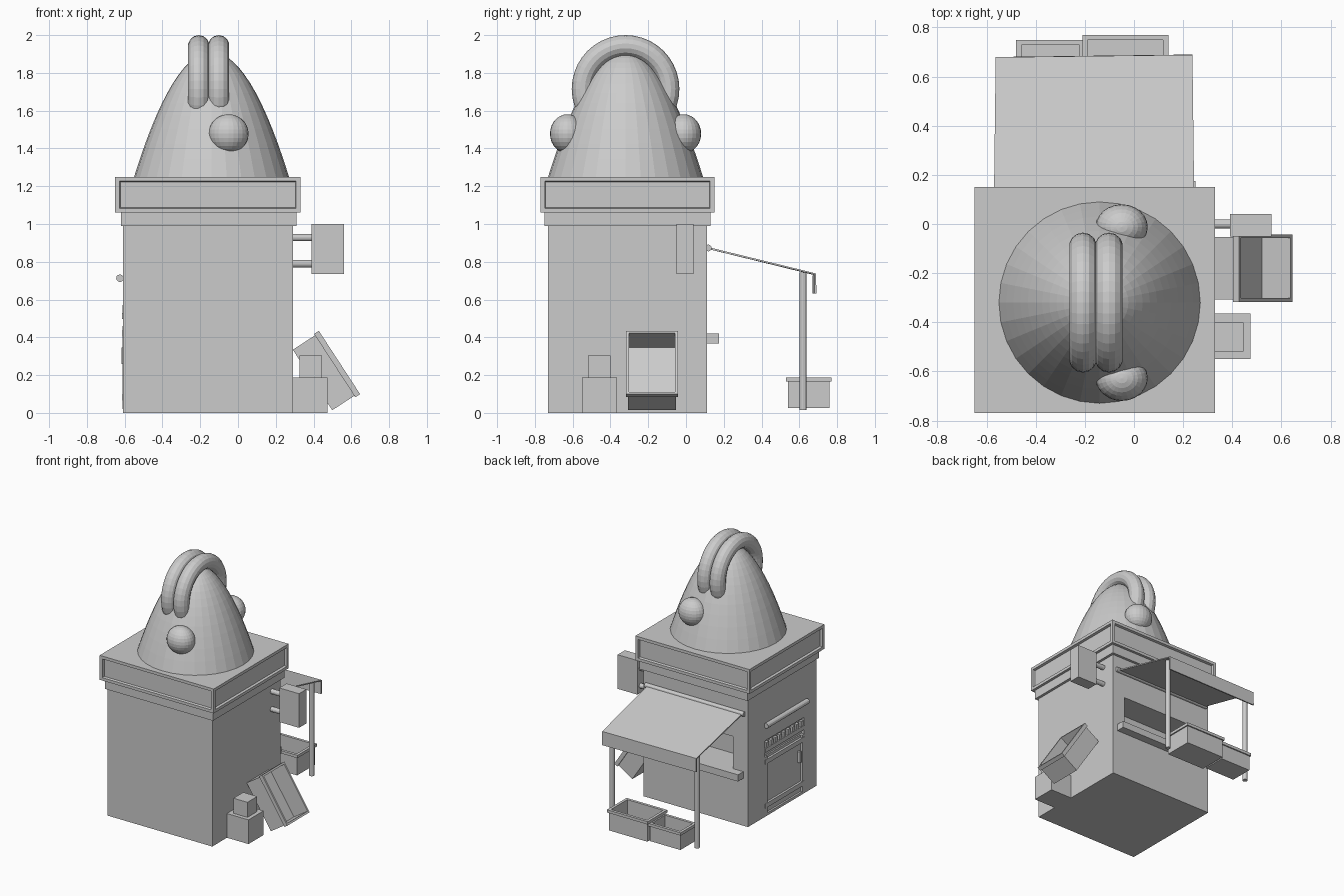
import bpy, bmesh, math
from mathutils import Matrix, Vector

if "Cube" in bpy.data.objects:
    bpy.data.objects.remove(bpy.data.objects["Cube"])


def make(name, bm, mat=None):
    if mat:
        bm.transform(mat)
    bmesh.ops.recalc_face_normals(bm, faces=bm.faces)
    me = bpy.data.meshes.new(name)
    bm.to_mesh(me)
    bm.free()
    ob = bpy.data.objects.new(name, me)
    bpy.context.collection.objects.link(ob)
    return ob


def box_bm(x, y, z):
    bm = bmesh.new()
    size = Vector((x[1] - x[0], y[1] - y[0], z[1] - z[0]))
    mid = Vector((sum(x) / 2, sum(y) / 2, sum(z) / 2))
    bmesh.ops.create_cube(bm, size=1, matrix=Matrix.Translation(mid) @ Matrix.Diagonal(size).to_4x4())
    return bm


def box(name, x, y, z):
    return make(name, box_bm(x, y, z))


def rod(name, a, b, r, seg=12):
    a, b = Vector(a), Vector(b)
    d = b - a
    bm = bmesh.new()
    bmesh.ops.create_cone(bm, cap_ends=True, segments=seg, radius1=r, radius2=r, depth=d.length,
                          matrix=Matrix.Translation((a + b) / 2) @ d.to_track_quat('Z', 'Y').to_matrix().to_4x4())
    return make(name, bm)


def open_crate(name, x, y, z, rim=0.022, lip=0.01, wall=0.02, mat=None):
    # box with an overhanging rim at the top and a hollow inside
    bm = box_bm((x[0] + lip, x[1] - lip), (y[0] + lip, y[1] - lip), (z[0], z[1] - rim))
    bm.faces.ensure_lookup_table()
    top = max(bm.faces, key=lambda f: f.calc_center_median().z)

    def extrude(dz):
        nonlocal top
        top = bmesh.ops.extrude_discrete_faces(bm, faces=[top])['faces'][0]
        bmesh.ops.translate(bm, verts=top.verts, vec=(0, 0, dz))

    bmesh.ops.inset_individual(bm, faces=[top], thickness=0.0001)
    cx, cy = sum(x) / 2, sum(y) / 2
    for v in top.verts:
        v.co.x = x[0] if v.co.x < cx else x[1]
        v.co.y = y[0] if v.co.y < cy else y[1]
    extrude(rim)
    bmesh.ops.inset_individual(bm, faces=[top], thickness=lip + wall)
    extrude(-(z[1] - z[0]) + 0.03)
    return make(name, bm, mat)


def cut(target, cutter):
    cutter.hide_render = True
    cutter.display_type = 'WIRE'
    m = target.modifiers.new(cutter.name, 'BOOLEAN')
    m.operation = 'DIFFERENCE'
    m.solver = 'EXACT'
    m.object = cutter


# building body with serving window and door recess
body = box("building_body", (-0.61, 0.29), (-0.73, 0.11), (0, 1.0))
cut(body, box("window_cutter", (-0.48, 0.18), (-0.1, 0.2), (0.42, 0.67)))
cut(body, box("door_cutter", (-0.7, -0.585), (-0.58, -0.10), (0.02, 0.59)))
box("cornice", (-0.62, 0.31), (-0.75, 0.13), (0.99, 1.06))

# roof fascia with recessed panels on four sides
bm = box_bm((-0.65, 0.33), (-0.77, 0.15), (1.06, 1.25))
sides = [f for f in bm.faces if abs(f.normal.z) < 0.5]
bmesh.ops.inset_individual(bm, faces=sides, thickness=0.032)
bmesh.ops.inset_individual(bm, faces=sides, thickness=0.006, depth=-0.018)
make("roof_fascia", bm)

# parabolic dome
C = Vector((-0.14, -0.32, 0))
bm = bmesh.new()
N = 14
prof = [bm.verts.new((C.x + 0.41 * i / N, C.y, 1.91 - 0.66 * (i / N) ** 2)) for i in range(N + 1)]
prof.append(bm.verts.new((C.x, C.y, 1.25)))
edges = [bm.edges.new(p) for p in zip(prof, prof[1:])]
bmesh.ops.spin(bm, geom=prof + edges, cent=C, axis=(0, 0, 1), angle=2 * math.pi, steps=32, use_duplicate=False)
bmesh.ops.remove_doubles(bm, verts=bm.verts, dist=1e-4)
make("dome", bm)

# twin crest rings over the dome
for k, x in enumerate((-0.208, -0.102)):
    bpy.ops.mesh.primitive_torus_add(major_radius=0.228, minor_radius=0.057, major_segments=40,
                                     minor_segments=14, location=(x - 0.0, C.y, 1.715),
                                     rotation=(0, math.pi / 2, 0))
    bpy.context.object.name = f"crest_ring_{k + 1}"

# bulging eyes mirrored across the dome
for k, s in enumerate((-1, 1)):
    bm = bmesh.new()
    bmesh.ops.create_uvsphere(bm, u_segments=24, v_segments=14, radius=0.106)
    make(f"eye_{k + 1}", bm, Matrix.Translation((-0.05, C.y + s * 0.308, 1.478)) @ Matrix.Diagonal((1, 0.87, 0.97, 1)))

# awning: sloped sheet with hanging hem, roller and posts
bm = bmesh.new()
path = [(0.245, 0.115, 0.873), (0.238, 0.685, 0.735), (0.238, 0.685, 0.632)]
right = [bm.verts.new(p) for p in path]
left = [bm.verts.new((-0.325 - p[0], p[1] - 0.01 * (i > 0), p[2])) for i, p in enumerate(path)]
for i in range(2):
    bm.faces.new((right[i], right[i + 1], left[i + 1], left[i]))
aw = make("awning", bm)
m = aw.modifiers.new("thickness", 'SOLIDIFY')
m.thickness = 0.01
m.offset = 0
rod("awning_roller", (-0.585, 0.118, 0.873), (0.265, 0.118, 0.873), 0.018)
for k, x in enumerate((-0.53, 0.20)):
    rod(f"awning_post_{k + 1}", (x, 0.62, 0.015), (x, 0.62, 0.742), 0.019)

# serving counter and planters
box("counter_ledge", (-0.57, 0.25), (0.10, 0.175), (0.368, 0.42))
open_crate("large_planter", (-0.21, 0.14), (0.53, 0.77), (0.025, 0.187))
open_crate("small_planter", (-0.48, -0.20), (0.55, 0.75), (0.025, 0.165))

# door side: leaf, rails, short curtain, handle, rod
box("door_leaf", (-0.596, -0.58), (-0.555, -0.125), (0.02, 0.46))
for k, z in enumerate((0.08, 0.42)):
    box(f"door_rail_{k + 1}", (-0.613, -0.58), (-0.58, -0.10), (z - 0.015, z + 0.02))
for k, y in enumerate((-0.575, -0.12)):
    box(f"door_stile_{k + 1}", (-0.611, -0.58), (y - 0.005, y + 0.02), (0.02, 0.46))
box("curtain_rail", (-0.613, -0.585), (-0.58, -0.10), (0.497, 0.53))
for k in range(9):
    y = -0.57 + k * 0.053
    box(f"curtain_tab_{k + 1}", (-0.611, -0.59), (y, y + 0.03), (0.525, 0.57))
box("door_handle", (-0.618, -0.59), (-0.535, -0.515), (0.26, 0.345))
rod("door_rod", (-0.625, -0.60, 0.713), (-0.625, -0.09, 0.713), 0.02)

# side sign box on two brackets
box("sign_box", (0.39, 0.56), (-0.05, 0.04), (0.735, 1.0))
for k, z in enumerate((0.79, 0.928)):
    rod(f"sign_bracket_{k + 1}", (0.28, 0, z), (0.40, 0, z), 0.019)

# stacked boxes and a leaning open crate
box("large_box", (0.288, 0.475), (-0.55, -0.365), (0, 0.188))
box("small_box", (0.325, 0.445), (-0.52, -0.40), (0.188, 0.305))
ang = math.atan2(0.838, 0.546)
lean = Matrix.Translation((0.537, -0.18, 0.267)) @ Matrix.Rotation(ang, 4, 'Y')
open_crate("leaning_crate", (-0.20, 0.20), (-0.137, 0.137), (-0.17, 0), rim=0.03, lip=0.009, wall=0.012, mat=lean)
